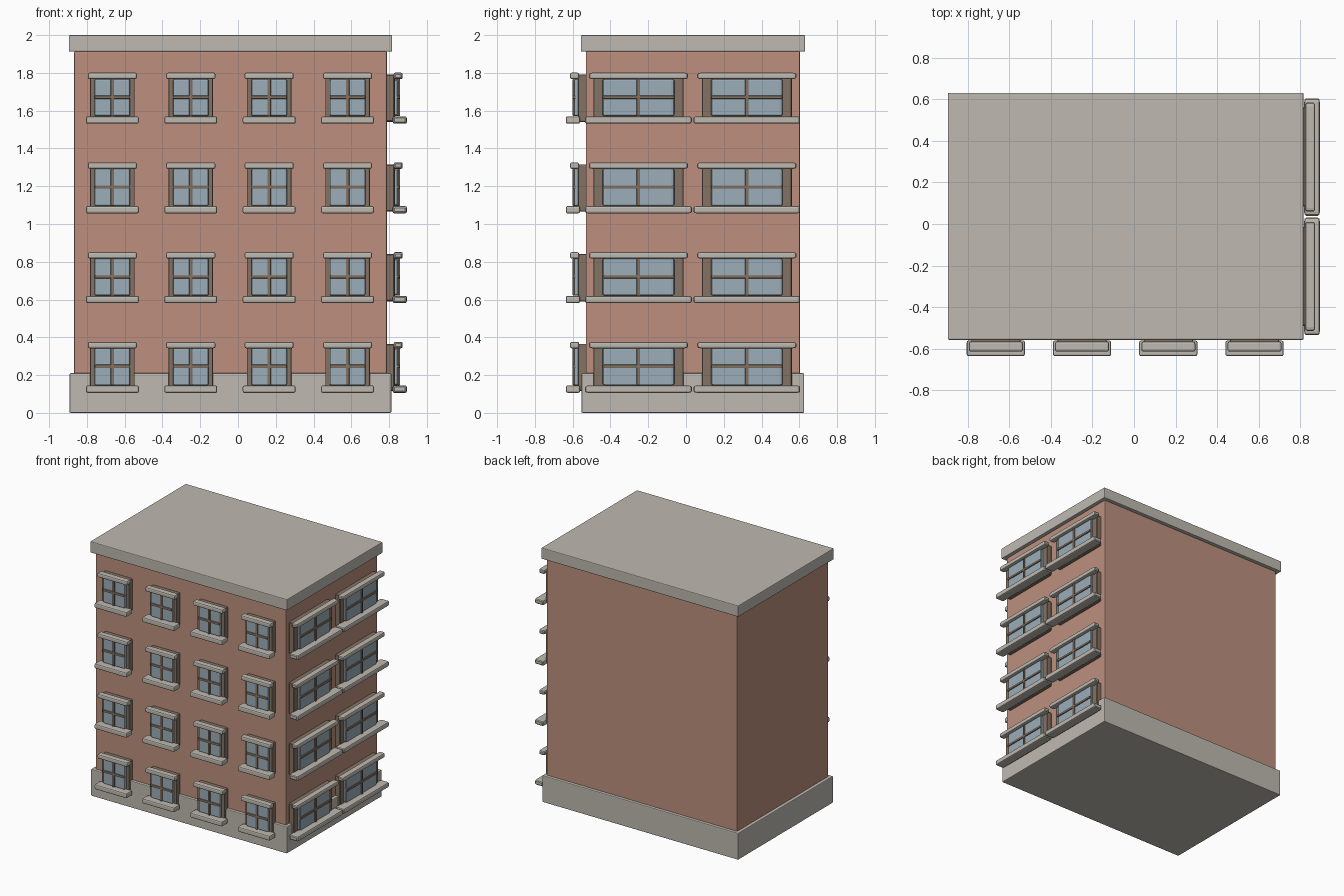
import bpy, bmesh, math
from mathutils import Matrix, Vector

cube = bpy.data.objects.get("Cube")
if cube:
    bpy.data.objects.remove(cube, do_unlink=True)


def material(name, rgb):
    m = bpy.data.materials.new(name)
    m.use_nodes = True
    m.diffuse_color = (*rgb, 1)
    m.node_tree.nodes["Principled BSDF"].inputs["Base Color"].default_value = (*rgb, 1)
    return m


brick = material("brick", (0.51, 0.28, 0.21))
stone = material("stone", (0.52, 0.49, 0.44))
wood = material("brown wood", (0.23, 0.17, 0.125))
glass = material("blue glass", (0.33, 0.42, 0.48))


def box_mesh(name, lo, hi, mat, bevel, segments=2):
    """Box between two corners with rounded edges."""
    lo, hi = Vector(lo), Vector(hi)
    bm = bmesh.new()
    bmesh.ops.create_cube(bm, size=1)
    bmesh.ops.scale(bm, vec=hi - lo, verts=bm.verts)
    bmesh.ops.translate(bm, vec=(lo + hi) / 2, verts=bm.verts)
    bmesh.ops.bevel(bm, geom=bm.edges[:], offset=bevel, segments=segments,
                    profile=0.5, affect='EDGES')
    me = bpy.data.meshes.new(name)
    bm.to_mesh(me)
    bm.free()
    me.materials.append(mat)
    return me


def place(name, me, matrix=Matrix()):
    ob = bpy.data.objects.new(name, me)
    ob.matrix_world = matrix
    bpy.context.collection.objects.link(ob)
    return ob


# Building mass
place("brick_walls", box_mesh("brick_walls", (-0.867, -0.53, 0.003), (0.788, 0.603, 1.915), brick, 0.006))
place("stone_base", box_mesh("stone_base", (-0.892, -0.553, 0), (0.812, 0.626, 0.21), stone, 0.006))
place("roof_slab", box_mesh("roof_slab", (-0.896, -0.557, 1.912), (0.816, 0.631, 2), stone, 0.006))

# Window parts around the window centre, facing -y, wall plane at y = 0
stretched = {
    "window_frame": box_mesh("window_frame", (-0.118, -0.042, -0.13), (0.118, 0.005, 0.12), wood, 0.006),
    "window_glass": box_mesh("window_glass", (-0.094, -0.062, -0.1), (0.094, -0.03, 0.097), glass, 0.008),
    "window_crossbar": box_mesh("window_crossbar", (-0.094, -0.07, -0.009), (0.094, -0.05, 0.009), wood, 0.004),
    "window_lintel": box_mesh("window_lintel", (-0.13, -0.084, 0.096), (0.13, -0.036, 0.13), stone, 0.009),
    "window_sill": box_mesh("window_sill", (-0.14, -0.106, -0.14), (0.14, -0.031, -0.101), stone, 0.009),
}
upright = box_mesh("window_upright", (-0.009, -0.07, -0.1), (0.009, -0.05, 0.097), wood, 0.004)


def window(prefix, matrix, stretch):
    wide = matrix @ Matrix.Diagonal((stretch, 1, 1, 1))
    for name, me in stretched.items():
        place(prefix + name, me, wide)
    place(prefix + "window_upright", upright, matrix)


# Four floors of front windows and wide windows on the left wall
turn = Matrix.Rotation(math.radians(90), 4, 'Z')
for floor in range(4):
    z = 0.246 + 0.475 * floor
    for col in range(4):
        window("front_", Matrix.Translation((-0.665 + 0.415 * col, -0.53, z)), 1)
    for y in (-0.252, 0.322):
        window("side_", Matrix.Translation((0.788, y, z)) @ turn, 2.02)
